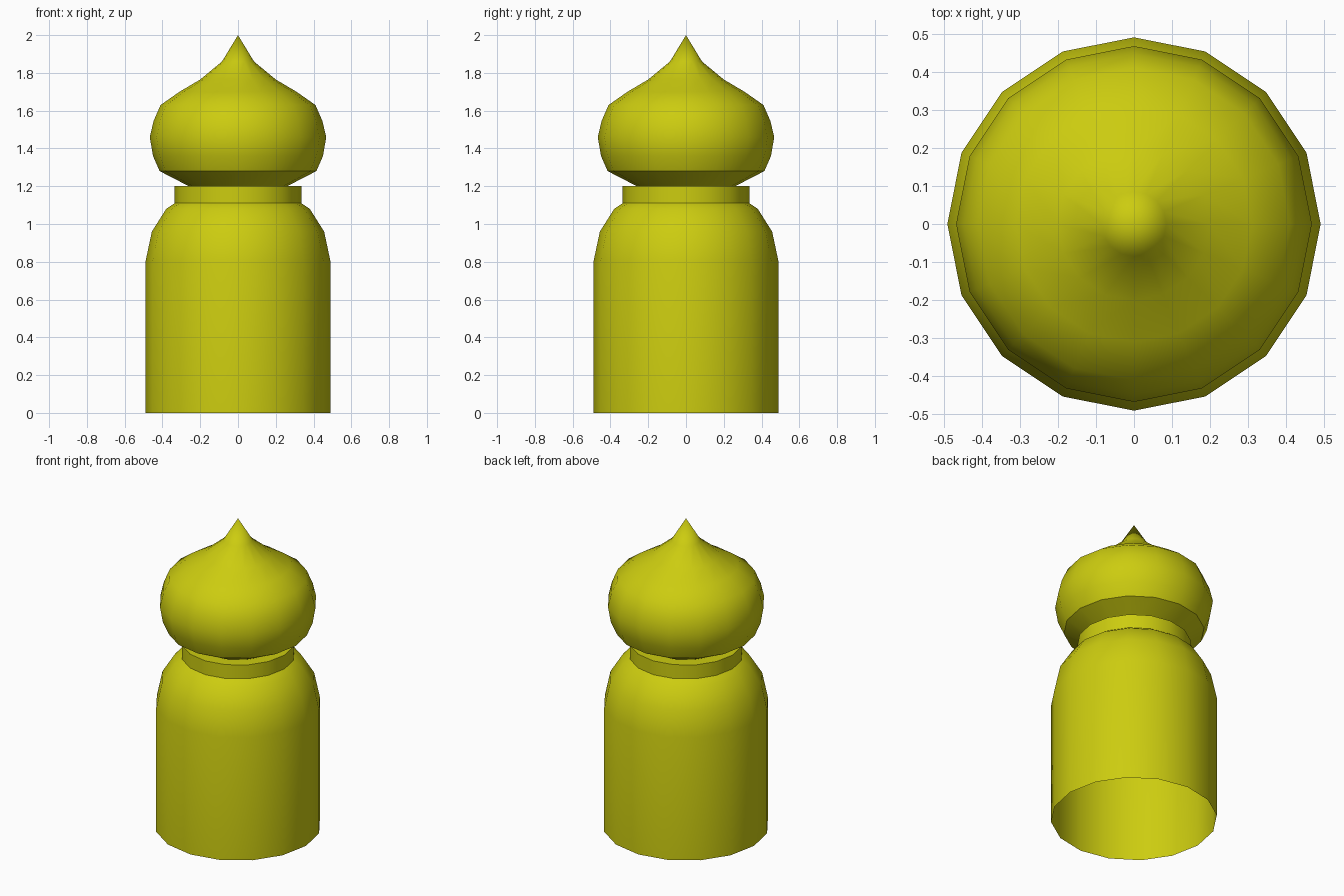
import bpy, bmesh, math
from mathutils import Vector

cube = bpy.data.objects.get("Cube")
if cube:
    bpy.data.objects.remove(cube, do_unlink=True)

SIDES = 16

# One flat colour for the whole piece
yellow = bpy.data.materials.new("olive_yellow")
yellow.use_nodes = True
colour = (0.604, 0.604, 0.005, 1)
yellow.diffuse_color = colour
yellow.node_tree.nodes["Principled BSDF"].inputs["Base Color"].default_value = colour


def lathe(name, profile):
    """Spin an upward (radius, height) profile around z."""
    bm = bmesh.new()
    points = [bm.verts.new((r, 0, z)) for r, z in profile]
    edges = [bm.edges.new(pair) for pair in zip(points, points[1:])]
    bmesh.ops.spin(bm, geom=points + edges, cent=(0, 0, 0), axis=(0, 0, 1),
                   angle=math.tau, steps=SIDES)
    bmesh.ops.remove_doubles(bm, verts=bm.verts, dist=0.0005)
    bmesh.ops.recalc_face_normals(bm, faces=bm.faces)
    # Make sure the open shell faces outwards
    if sum(f.normal.dot(Vector((*f.calc_center_median().xy, 0))) for f in bm.faces) < 0:
        bmesh.ops.reverse_faces(bm, faces=bm.faces)
    mesh = bpy.data.meshes.new(name)
    bm.to_mesh(mesh)
    bm.free()
    mesh.materials.append(yellow)
    obj = bpy.data.objects.new(name, mesh)
    bpy.context.collection.objects.link(obj)
    bpy.ops.object.select_all(action='DESELECT')
    obj.select_set(True)
    bpy.context.view_layer.objects.active = obj
    bpy.ops.object.shade_smooth_by_angle(angle=math.radians(36))
    return obj


# Hollow body, open underneath, with a rounded shoulder
lathe("body", [(0.49, 0), (0.49, 0.8), (0.456, 0.96), (0.38, 1.08), (0.335, 1.11)])

# Straight neck with a flat rim running in under the dome
lathe("neck_collar", [(0.335, 1.11), (0.335, 1.2), (0.26, 1.2)])

# Onion dome drawn up to a point
lathe("onion_dome", [(0.26, 1.2), (0.415, 1.28), (0.45, 1.36), (0.467, 1.46),
                     (0.447, 1.545), (0.41, 1.63), (0.31, 1.70), (0.2, 1.765),
                     (0.085, 1.86), (0, 2)])
